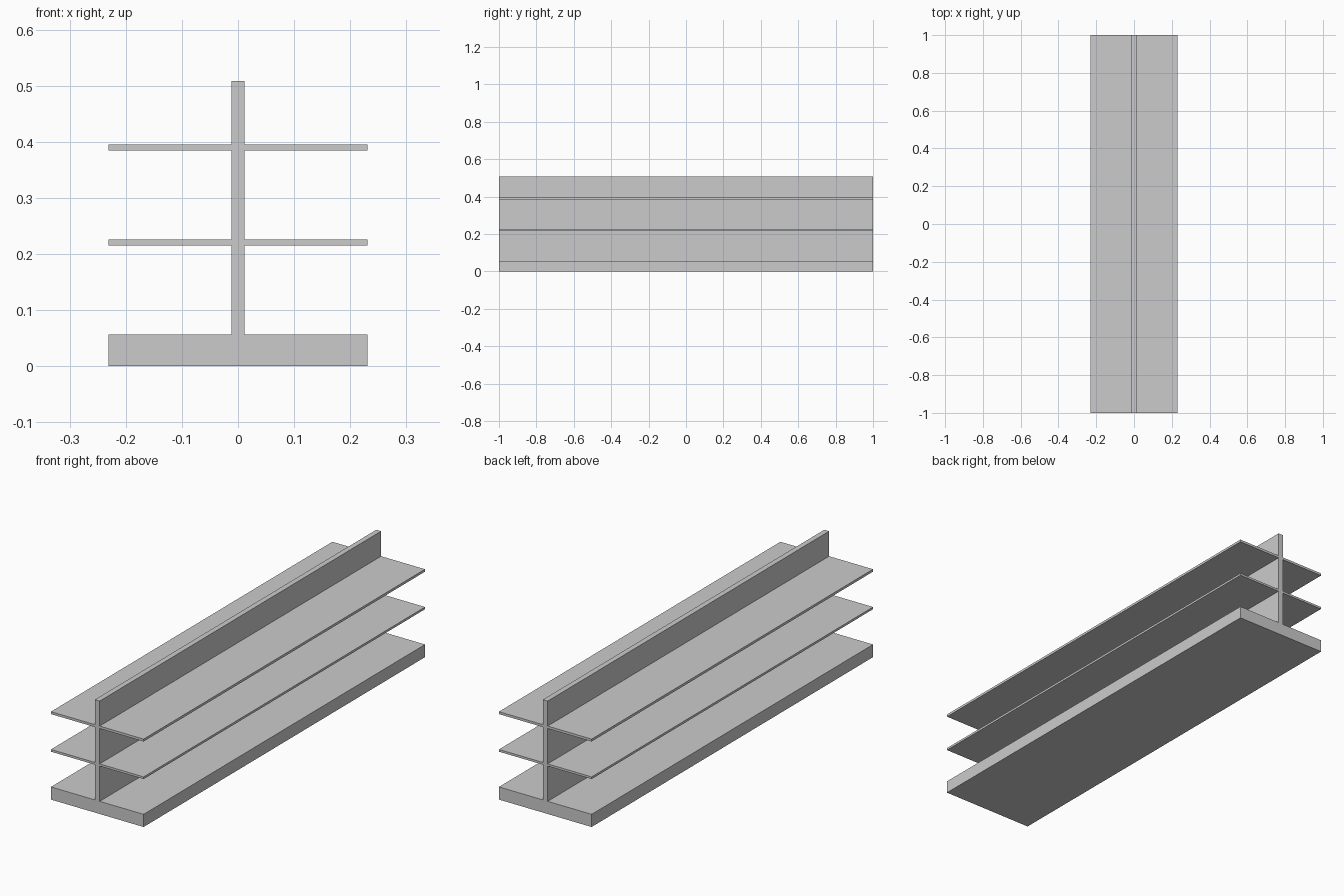
import bpy, bmesh

if "Cube" in bpy.data.objects:
    bpy.data.objects.remove(bpy.data.objects["Cube"])

LENGTH = 2.0
HALF_W = 0.2305      # base and shelf half width
HALF_T = 0.012       # upright half thickness
BASE_TOP = 0.057
TOP = 0.508
SHELVES = [(0.2155, 0.2255), (0.3845, 0.3955)]   # bottom and top heights

# Right half of the cross-section: base, then each shelf, then the top of the upright
half = [(HALF_W, 0), (HALF_W, BASE_TOP), (HALF_T, BASE_TOP)]
for lo, hi in SHELVES:
    half += [(HALF_T, lo), (HALF_W, lo), (HALF_W, hi), (HALF_T, hi)]
half.append((HALF_T, TOP))

# Mirror the outline to close it
outline = half + [(-x, z) for x, z in reversed(half)]

# One continuous extrusion along y
bm = bmesh.new()
face = bm.faces.new([bm.verts.new((x, -LENGTH / 2, z)) for x, z in outline])
ext = bmesh.ops.extrude_face_region(bm, geom=[face], use_keep_orig=True)
moved = [g for g in ext["geom"] if isinstance(g, bmesh.types.BMVert)]
bmesh.ops.translate(bm, verts=moved, vec=(0, LENGTH, 0))
bmesh.ops.recalc_face_normals(bm, faces=bm.faces)

mesh = bpy.data.meshes.new("shelf_rack")
bm.to_mesh(mesh)
bm.free()
bpy.context.collection.objects.link(bpy.data.objects.new("shelf_rack", mesh))
